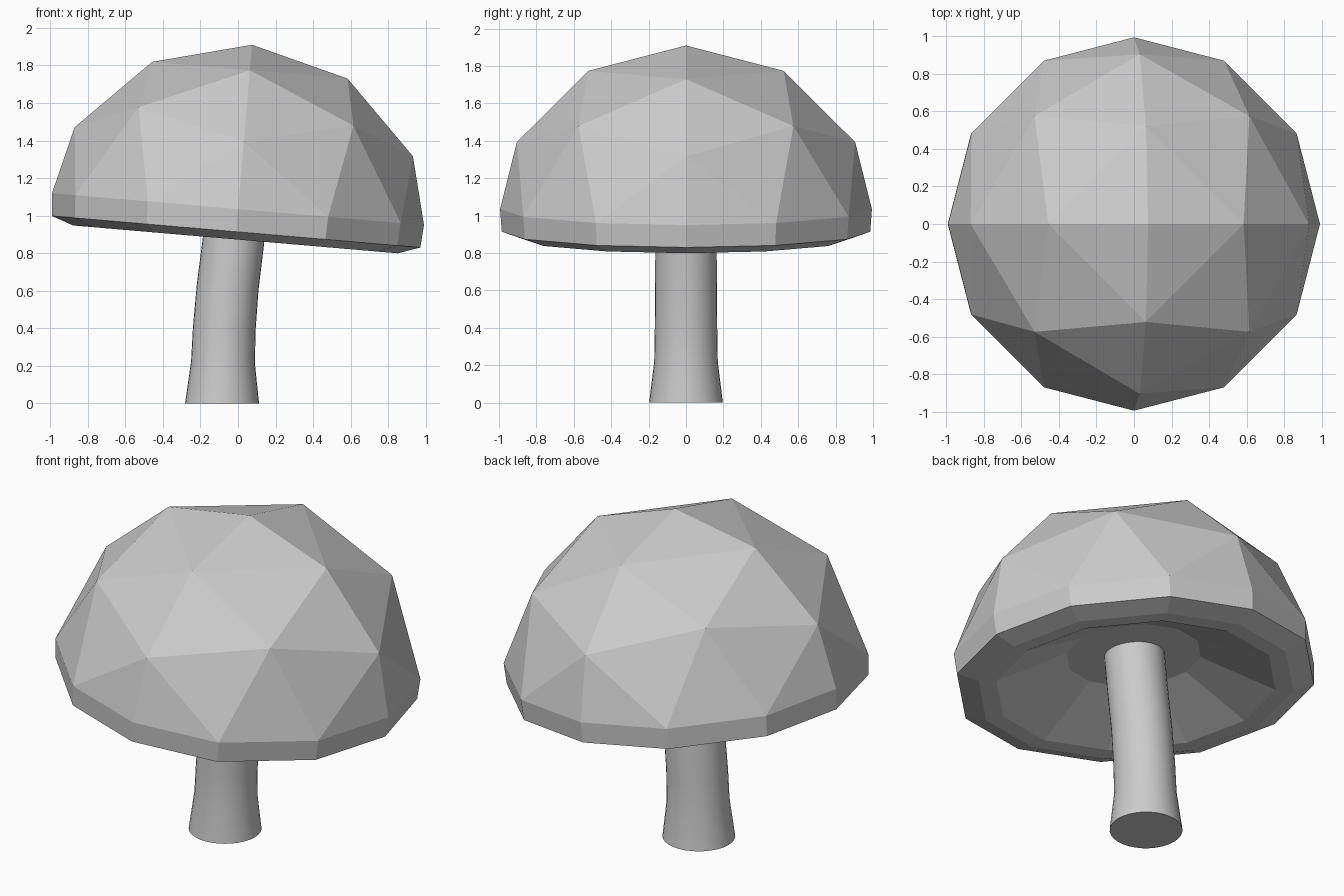
import bpy, bmesh
from math import sin, cos, radians, pi
from mathutils import Vector, Matrix

if "Cube" in bpy.data.objects:
    bpy.data.objects.remove(bpy.data.objects["Cube"])


def finish(bm, name):
    bmesh.ops.recalc_face_normals(bm, faces=bm.faces)
    me = bpy.data.meshes.new(name)
    bm.to_mesh(me)
    bm.free()
    ob = bpy.data.objects.new(name, me)
    bpy.context.collection.objects.link(ob)
    return ob


def bridge(bm, a, b):
    n = len(a)
    for i in range(n):
        bm.faces.new((a[i], a[(i + 1) % n], b[(i + 1) % n], b[i]))


# cap: faceted dome made of four triangulated quadrants, tilted towards +x
bm = bmesh.new()
apex = bm.verts.new((0, 0, 0.878))


def polar(r, deg, z):
    return bm.verts.new((r * cos(radians(deg)), r * sin(radians(deg)), z))


upper = [polar(0.522, 90 * q, 0.742) for q in range(4)]
middle = [polar(0.904, 90 * q, 0.36) for q in range(4)]
centre = [polar(0.812, 90 * q + 45, 0.495) for q in range(4)]
angles = [90 * q + a for q in range(4) for a in (0, 29, 61)]
rim = [polar(0.994, a, 0) for a in angles]
for q in range(4):
    n = (q + 1) % 4
    a1, b1, a2, b2, c = upper[q], upper[n], middle[q], middle[n], centre[q]
    x, r1, r2, y = [rim[(3 * q + k) % 12] for k in range(4)]
    for tri in ((apex, a1, b1), (a1, a2, c), (a1, c, b1), (b1, c, b2),
                (a2, x, r1), (a2, r1, c), (c, r1, r2), (c, r2, b2), (b2, r2, y)):
        bm.faces.new(tri)

# cap underside: edge band, lip and hollow gills
ring = rim
for r, z in ((0.985, -0.121), (0.868, -0.162), (0.77, -0.16), (0.37, 0.025)):
    new = [polar(r, a, z) for a in angles]
    bridge(bm, ring, new)
    ring = new
bm.faces.new(ring)
cap = finish(bm, "mushroom_cap")
cap.matrix_world = Matrix.Translation((0, 0, 1.035)) @ Matrix.Rotation(radians(4.9), 4, 'Y')

# stem: gently curved round tube with a flared foot
bm = bmesh.new()
N = 32
ring = None
for x, z, r, tilt in ((-0.085, 0, 0.197, 0), (-0.08, 0.22, 0.17, 2), (-0.073, 0.4, 0.167, 3),
                      (-0.055, 0.62, 0.165, 5), (-0.025, 0.86, 0.164, 6), (0.0, 1.09, 0.164, 5)):
    m = Matrix.Translation((x, 0, z)) @ Matrix.Rotation(radians(tilt), 4, 'Y')
    new = [bm.verts.new(m @ Vector((r * cos(2 * pi * i / N), r * sin(2 * pi * i / N), 0)))
           for i in range(N)]
    if ring:
        bridge(bm, ring, new)
    else:
        bm.faces.new(new)
    ring = new
bm.faces.new(ring)
stem = finish(bm, "mushroom_stem")
bpy.context.view_layer.objects.active = stem
stem.select_set(True)
bpy.ops.object.shade_smooth_by_angle(angle=radians(35))
